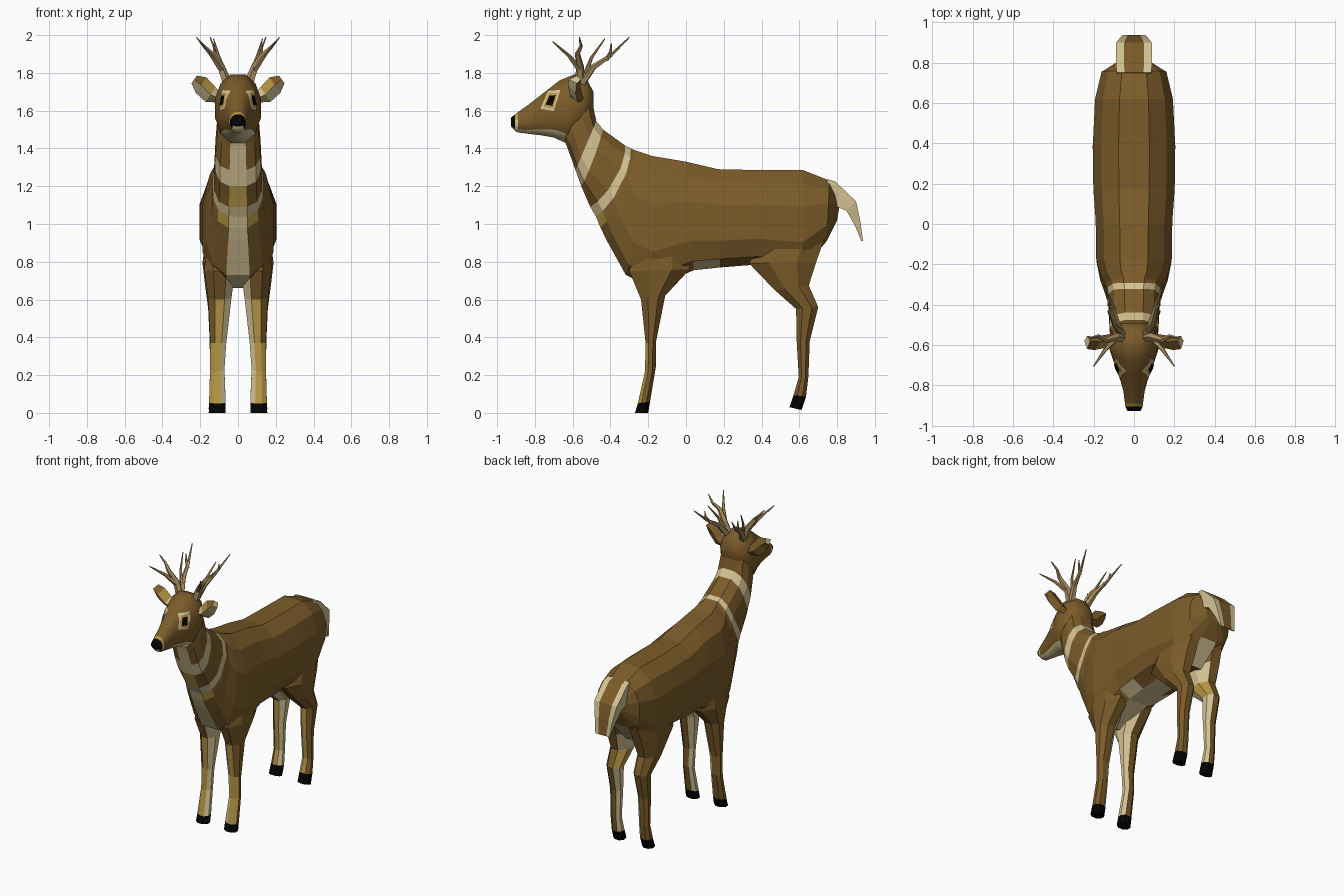
import bpy, bmesh, math
from mathutils import Vector
from mathutils.bvhtree import BVHTree

if "Cube" in bpy.data.objects:
    bpy.data.objects.remove(bpy.data.objects["Cube"])

COLOURS = [("brown coat", (0.200, 0.107, 0.023)), ("pale cream", (0.66, 0.54, 0.29)),
           ("golden tan", (0.46, 0.30, 0.06)), ("black", (0.001, 0.001, 0.001)),
           ("antler tan", (0.40, 0.27, 0.12))]
MATS = []
for n, c in COLOURS:
    m = bpy.data.materials.new(n)
    m.diffuse_color = (*c, 1)
    m.use_nodes = True
    m.node_tree.nodes["Principled BSDF"].inputs["Base Color"].default_value = m.diffuse_color
    MATS.append(m)
BROWN, PALE, GOLD, BLACK, ANTLER = range(5)


def finish(name, bm, mirror=False, smooth=False):
    for f in bm.faces:
        f.smooth = smooth
    me = bpy.data.meshes.new(name)
    bm.to_mesh(me)
    ob = bpy.data.objects.new(name, me)
    for m in MATS:
        me.materials.append(m)
    bpy.context.collection.objects.link(ob)
    if mirror:
        mod = ob.modifiers.new("mirror", 'MIRROR')
        mod.use_mirror_merge = False
    return ob


def loft(name, rings, rule, mirror=False, smooth=False):
    """Skin closed rings; rule(segment, side, normal, centre) gives the colour."""
    bm = bmesh.new()
    vs = [[bm.verts.new(p) for p in r] for r in rings]
    n = len(rings[0])
    tags = {}
    for i in range(len(vs) - 1):
        for k in range(n):
            a, b = vs[i], vs[i + 1]
            f = bm.faces.new((a[k], a[(k + 1) % n], b[(k + 1) % n], b[k]))
            tags[f] = (i, k)
    tags[bm.faces.new(vs[0])] = (0, -1)
    tags[bm.faces.new(vs[-1])] = (len(vs) - 2, -1)
    bmesh.ops.recalc_face_normals(bm, faces=bm.faces[:])
    for f, (i, k) in tags.items():
        f.material_index = rule(i, k, f.normal, f.calc_center_median())
    finish(name, bm, mirror, smooth)
    return bm


def spow(v, e):
    return math.copysign(abs(v) ** e, v)


def section(ty, tz, by, bz, w, bow=0, n=12, e=0.75, low=0.6):
    """Cross-section hung between a top and a bottom point; low < 1 squares the underside."""
    pts = []
    for k in range(n):
        a = (k + 0.5) * 2 * math.pi / n
        c = math.cos(a) / math.cos(math.pi / n)
        s = math.sin(a)
        t = (1 - (c if c > 0 else spow(c, low))) / 2
        pts.append((w * spow(s, e), ty + (by - ty) * t + bow * s * s, tz + (bz - tz) * t))
    return pts


# torso and neck: top y,z, bottom y,z, half width, bow
BODY = [(.82, 1.14, .80, 1.02, .07), (.76, 1.23, .745, .91, .165), (.62, 1.285, .62, .76, .198),
        (.40, 1.285, .37, .785, .21), (.17, 1.29, .18, .77, .207), (0, 1.33, .04, .755, .195),
        (-.18, 1.36, -.18, .66, .192), (-.24, 1.38, -.32, .73, .172, .02),
        (-.27, 1.39, -.42, .91, .145, .03), (-.285, 1.395, -.455, .98, .14, .04),
        (-.295, 1.40, -.48, 1.04, .135, .05),
        (-.325, 1.415, -.51, 1.09, .13, .05), (-.44, 1.50, -.555, 1.20, .125, .01),
        (-.475, 1.545, -.585, 1.285, .122), (-.495, 1.64, -.63, 1.41, .113), (-.53, 1.74, -.66, 1.48, .095)]


def body_rule(i, k, n, c):
    if i in (10, 12):                      # neck bands
        return PALE
    if k == 5 and (i >= 3 or i == 1):      # throat, chest and belly stripe
        return GOLD if i == 11 else PALE
    if k in (4, 6) and i == 4:
        return PALE
    if k in (4, 6) and i == 9:             # widening below the lower band
        return GOLD
    return BROWN


loft("torso_and_neck", [section(*r) for r in BODY], body_rule)

# head
HEAD = [(-.49, 1.70, -.49, 1.60, .065), (-.525, 1.765, -.56, 1.47, .112), (-.59, 1.792, -.64, 1.43, .125),
        (-.67, 1.76, -.70, 1.458, .102), (-.74, 1.705, -.77, 1.47, .074), (-.83, 1.635, -.83, 1.477, .054),
        (-.89, 1.592, -.89, 1.485, .046), (-.905, 1.58, -.905, 1.492, .044), (-.928, 1.562, -.925, 1.515, .034)]


def head_rule(i, k, n, c):
    if i == 7:
        return PALE if k in (4, 5, 6) else BLACK
    if i == 6:
        return GOLD if k in (0, 1, 9, 10, 11) else PALE
    if k in (4, 5, 6) and i >= 2:
        return PALE
    return BROWN


head = loft("head", [section(*r, e=0.85, low=1) for r in HEAD], head_rule, smooth=True)
tree = BVHTree.FromBMesh(head)


# eyes: thin plates laid on the side of the head
def eye_plate(name, scale, mat, lift):
    outline = [(-.770, 1.610), (-.73, 1.705), (-.665, 1.71), (-.70, 1.598)]
    cy, cz = -.716, 1.654
    bm = bmesh.new()
    mid = bm.verts.new((1, cy, cz))
    vs = [bm.verts.new((1, cy + (y - cy) * scale, cz + (z - cz) * scale)) for y, z in outline]
    for k in range(4):
        bm.faces.new((mid, vs[k], vs[(k + 1) % 4]))
    bmesh.ops.subdivide_edges(bm, edges=bm.edges[:], cuts=3, use_grid_fill=True)
    for v in bm.verts:
        hit = tree.ray_cast(v.co, Vector((-1, 0, 0)))[0]
        if hit:
            v.co = hit + Vector((lift, 0, 0))
    bm.normal_update()
    for f in bm.faces:
        f.material_index = mat
        if f.normal.x < 0:
            f.normal_flip()
    finish(name, bm, True)


eye_plate("eye_patch", 1.0, PALE, .004)
eye_plate("eye_rim", .74, GOLD, .006)
eye_plate("eye_pupil", .5, BLACK, .008)

# ears: flattened leaf, pale inside
EAR = [(.09, -.575, 1.66, .02), (.145, -.585, 1.685, .045), (.195, -.595, 1.735, .048), (.232, -.59, 1.765, .024)]
rings = []
for x, y, z, r in EAR:
    rings.append([(x, y - .03, z), (x - r * .6, y + .01, z + r * .85), (x, y + .035, z), (x + r * .6, y + .01, z - r * .85)])


def ear_rule(i, k, n, c):
    if k == -1 or (n.y < -.1 and (i == 0 or n.z < 0)):
        return PALE
    return GOLD if n.y < -.1 and i == 1 else BROWN


loft("ear", rings, ear_rule, True)


# antlers: tapered branches
def branch(name, path, r0, r1=.003):
    pts = [Vector(p) for p in path]
    rings = []
    for i, p in enumerate(pts):
        d = (pts[min(i + 1, len(pts) - 1)] - pts[max(i - 1, 0)]).normalized()
        u = d.cross(Vector((0, 1, 0))).normalized()
        v = d.cross(u)
        r = r0 + (r1 - r0) * i / (len(pts) - 1)
        rings.append([p + (u * math.cos(a) + v * math.sin(a)) * r for a in [j * math.tau / 5 for j in range(5)]])
    loft(name, rings, lambda *a: ANTLER, True)


branch("antler_front_beam", [(.06, -.565, 1.75), (.09, -.56, 1.83), (.14, -.575, 1.90), (.18, -.555, 1.94), (.22, -.565, 1.988)], .027)
branch("antler_front_tine", [(.09, -.565, 1.82), (.14, -.62, 1.89), (.20, -.705, 1.965)], .018)
branch("antler_back_beam", [(.06, -.55, 1.75), (.085, -.49, 1.83), (.11, -.40, 1.89), (.148, -.30, 1.988)], .024)
branch("antler_back_tine", [(.10, -.42, 1.87), (.125, -.40, 1.91), (.13, -.395, 1.955)], .013)
branch("antler_side_tine", [(.07, -.53, 1.80), (.10, -.50, 1.88), (.13, -.43, 1.98)], .014)


# legs: rings of z front, z back, y front, y back, x inner, x outer
def leg(name, spec, rule):
    rings = []
    for zf, zb, y0, y1, x0, x1 in spec:
        ring = []
        for k in range(8):
            a = math.radians(22.5 + 45 * k)
            c, s = math.cos(a) / .924, math.sin(a) / .924
            ring.append(((x0 + x1) / 2 + (x1 - x0) / 2 * c,
                         (y0 + y1) / 2 + (y1 - y0) / 2 * s, (zf + zb) / 2 + (zb - zf) / 2 * s))
        rings.append(ring)
    loft(name, rings, rule, True)


def leg_rule(i, k, n, c):
    if i == 0:
        return BLACK
    if n.x < -.35 and c.z < .74:
        return GOLD if .53 < c.z < .66 and n.y > -.35 else PALE
    if n.y < -.8 and c.z < .5:
        return GOLD
    return BROWN


leg("front_leg", [(0, 0, -.27, -.20, .065, .155), (.05, .06, -.255, -.19, .065, .153),
                  (.22, .24, -.217, -.16, .072, .148), (.37, .37, -.214, -.16, .062, .148),
                  (.60, .62, -.238, -.11, .035, .158), (.75, .76, -.30, .02, .015, .178),
                  (.95, .95, -.25, .0, .02, .165)], leg_rule)
leg("hind_leg", [(.03, .015, .548, .612, .07, .155), (.095, .085, .57, .635, .07, .152),
                 (.19, .19, .597, .648, .075, .148), (.38, .38, .586, .655, .068, .15),
                 (.55, .56, .583, .70, .055, .158), (.65, .675, .47, .65, .04, .172),
                 (.79, .80, .335, .69, .015, .188), (1.0, 1.0, .40, .76, .012, .16)], leg_rule)

# tail: broad flap with a brown middle and pale sides: top y,z, under y,z, half width
TAIL = [(.75, 1.237, .74, 1.20, .085), (.79, 1.225, .78, 1.10, .09), (.90, 1.12, .85, 1.07, .088),
        (.922, 1.02, .895, .99, .07), (.937, .91, .928, .91, .055)]
rings = []
for ty, tz, by, bz, w in TAIL:
    top = [(x, ty, tz) for x in (-w, -w * .55, w * .55, w)]
    rings.append(top + [(x, by, bz) for x in (w, w * .55, -w * .55, -w)])
loft("tail", rings, lambda i, k, n, c: BROWN if k == 1 else PALE)
